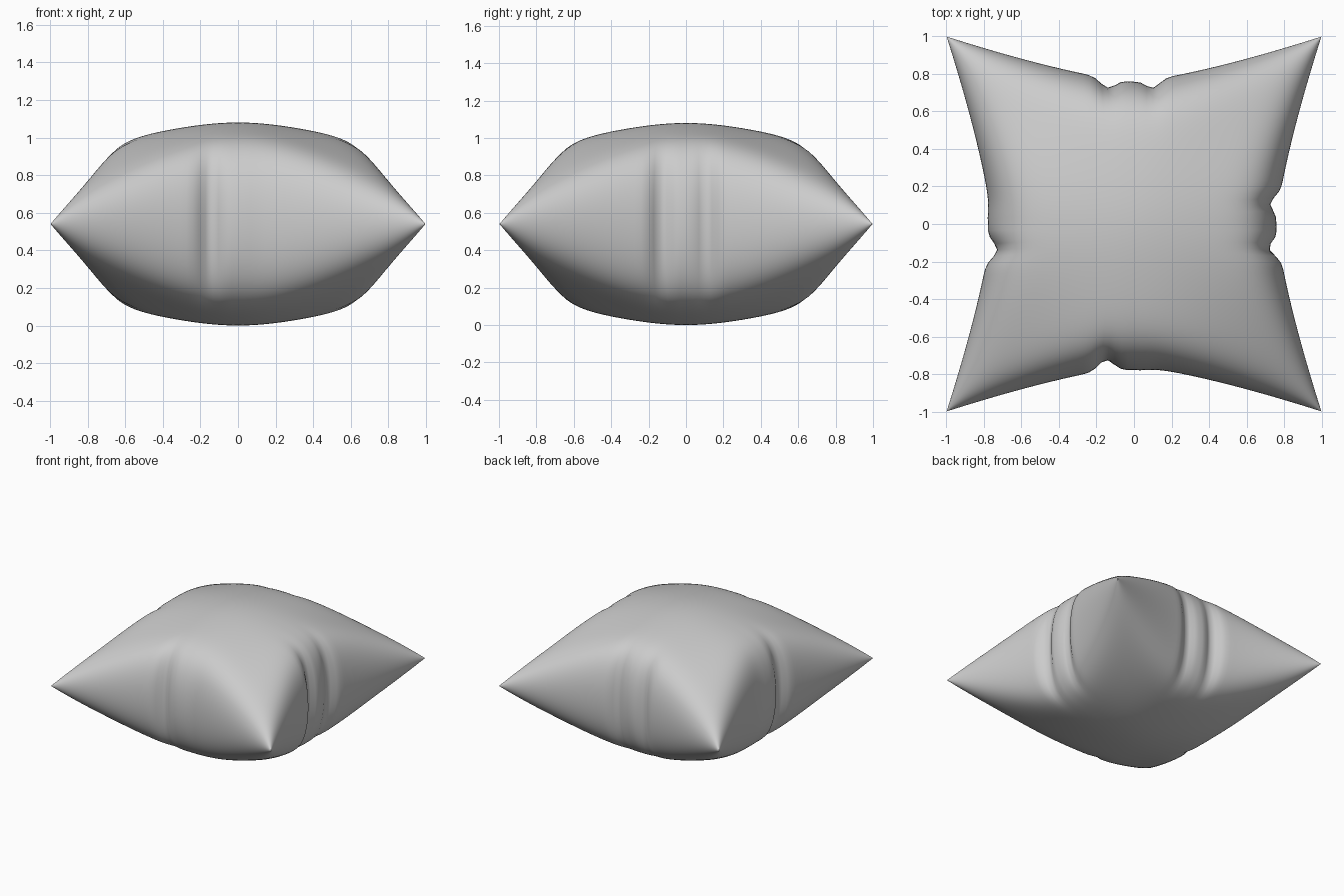
import bpy, bmesh
from math import sin, pi, sqrt, exp

if "Cube" in bpy.data.objects:
    bpy.data.objects.remove(bpy.data.objects["Cube"])

N = 90          # grid resolution per side
HALF_H = 0.54   # half thickness
PINCH = 0.24    # how far the side middles pull in

# Seam creases per side: (position along side, width, depth)
CREASES = {
    "+x": [(0.11, 0.05, 0.045), (-0.13, 0.05, 0.055)],
    "-x": [(-0.14, 0.055, 0.05), (0.0, 0.10, -0.02)],
    "+y": [(-0.14, 0.055, 0.05), (0.10, 0.05, 0.045)],
    "-y": [(-0.15, 0.055, 0.055), (0.0, 0.10, -0.02)],
}


def edge_scale(t):
    """Width factor along a side: full at the corners, pulled in mid-side."""
    return 1 - PINCH * (1 - abs(t) ** 1.33)


def crease(axis, a, t):
    """Inward push near the seam on the side that a leans towards."""
    side = ("+" if a > 0 else "-") + axis
    push = sum(d * exp(-((t - c) / w) ** 2) for c, w, d in CREASES[side])
    return push * abs(a) ** 6 * (1 if a > 0 else -1)


def cushion_point(u, v, sign):
    x = u * edge_scale(v)
    y = v * edge_scale(u)
    dx, dy = crease("x", u, y), crease("y", v, x)
    # conical towards the corners, rounder towards the side middles
    q = sqrt(max(0, (1 - u * u) * (1 - v * v)))
    h = HALF_H * q * (1 + 0.25 * (1 - q) + 0.5 * (u * u - v * v) ** 2)
    trim = 0.997
    return ((x - dx) * trim, (y - dy) * trim, HALF_H + sign * h)


# Inflated cushion: upper and lower panels welded along the seam
bm = bmesh.new()
params = [sin((2 * i / N - 1) * pi / 2) for i in range(N + 1)]
for sign in (1, -1):
    rows = [[bm.verts.new(cushion_point(u, v, sign)) for u in params] for v in params]
    for j in range(N):
        for i in range(N):
            quad = [rows[j][i], rows[j][i + 1], rows[j + 1][i + 1], rows[j + 1][i]]
            bm.faces.new(quad if sign > 0 else quad[::-1])
bmesh.ops.remove_doubles(bm, verts=bm.verts, dist=0.00005)
bmesh.ops.recalc_face_normals(bm, faces=bm.faces)
for f in bm.faces:
    f.smooth = True

mesh = bpy.data.meshes.new("cushion")
bm.to_mesh(mesh)
bm.free()
bpy.context.collection.objects.link(bpy.data.objects.new("cushion", mesh))
